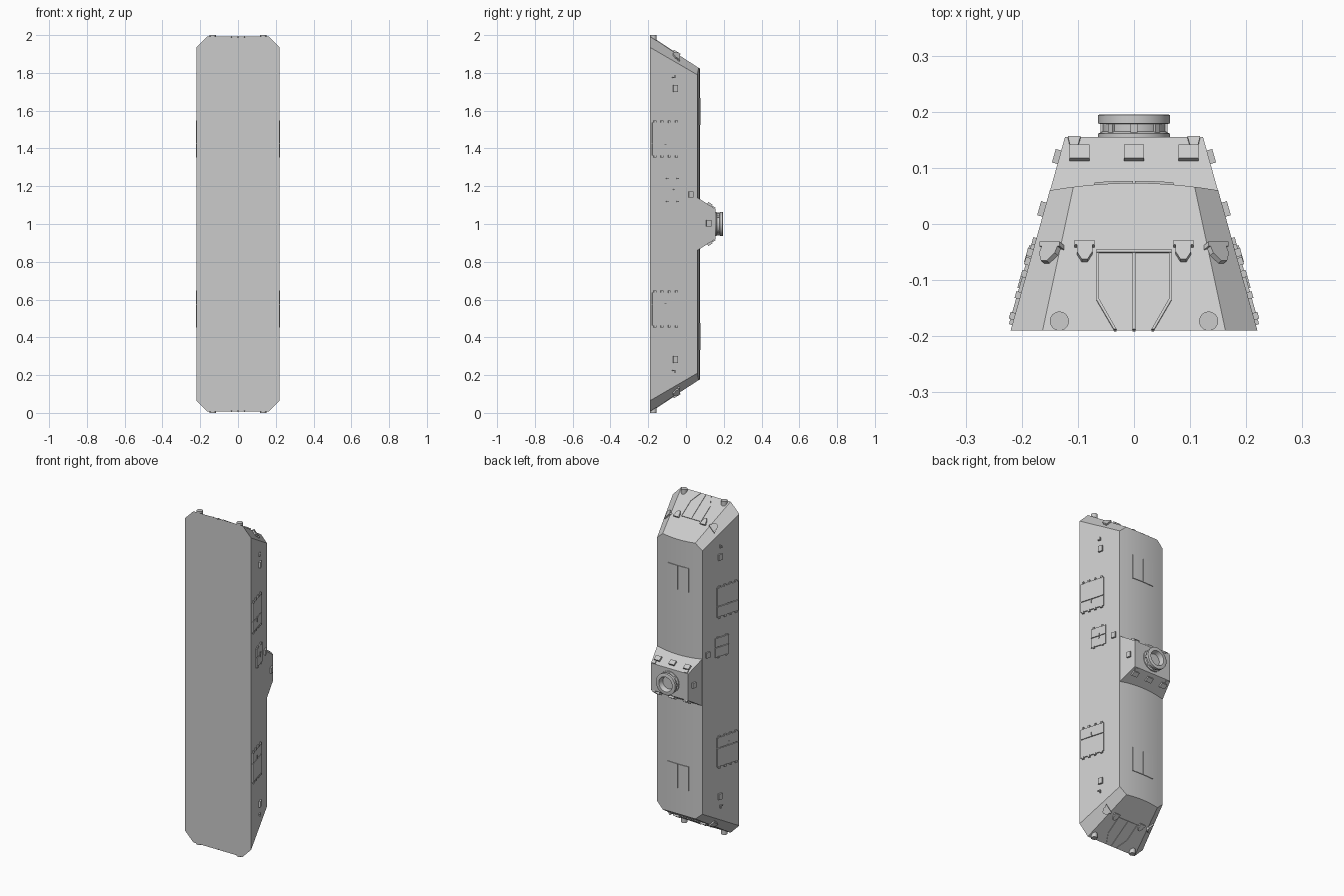
import bpy, bmesh, math
from mathutils import Matrix, Vector

cube = bpy.data.objects.get("Cube")
if cube:
    bpy.data.objects.remove(cube, do_unlink=True)

grey = bpy.data.materials.new("hull grey")
grey.use_nodes = True
COLOUR = (0.6, 0.6, 0.6, 1)
grey.diffuse_color = COLOUR
grey.node_tree.nodes["Principled BSDF"].inputs["Base Color"].default_value = COLOUR

BOTH_X = [(1, 1), (-1, 1)]
BOTH_Z = [(1, 1), (1, -1)]
ALL = BOTH_X + [(1, -1), (-1, -1)]


def finish(name, bm):
    """Turn a bmesh, built around z = 0, into a finished object."""
    bmesh.ops.translate(bm, verts=bm.verts, vec=(0, 0, 1))
    bmesh.ops.recalc_face_normals(bm, faces=bm.faces)
    mesh = bpy.data.meshes.new(name)
    bm.to_mesh(mesh)
    bm.free()
    mesh.materials.append(grey)
    ob = bpy.data.objects.new(name, mesh)
    bpy.context.collection.objects.link(ob)
    bpy.ops.object.select_all(action='DESELECT')
    ob.select_set(True)
    bpy.context.view_layer.objects.active = ob
    bpy.ops.object.shade_smooth_by_angle(angle=math.radians(30))


def frame(origin, u, v):
    """Surface frame: two in-plane directions and the unit normal."""
    u, v = Vector(u), Vector(v)
    n = u.cross(v).normalized()
    m = Matrix((u, v, n)).transposed().to_4x4()
    m.translation = origin
    return m


def add_prism(bm, pts, m, low, high, mirrors=((1, 1),)):
    for sx, sz in mirrors:
        rings = []
        for d in (low, high):
            ring = [m @ Vector((a, b, d)) for a, b in pts]
            rings.append([bm.verts.new((p.x * sx, p.y, p.z * sz)) for p in ring])
        bm.faces.new(rings[0])
        bm.faces.new(rings[1])
        n = len(pts)
        for i in range(n):
            j = (i + 1) % n
            bm.faces.new((rings[0][i], rings[0][j], rings[1][j], rings[1][i]))


def prisms(name, shapes, m, high, mirrors, low=-0.004):
    bm = bmesh.new()
    for pts in shapes:
        add_prism(bm, pts, m, low, high, mirrors)
    finish(name, bm)


def rect(a0, a1, b0, b1):
    return [(a0, b0), (a1, b0), (a1, b1), (a0, b1)]


def cut(bm, point, normal):
    """Slice away everything beyond a plane and cap the opening."""
    geom = bm.verts[:] + bm.edges[:] + bm.faces[:]
    res = bmesh.ops.bisect_plane(bm, geom=geom, plane_co=point, plane_no=normal,
                                 clear_outer=True, dist=1e-6)
    edges = [e for e in res["geom_cut"]
             if isinstance(e, bmesh.types.BMEdge) and e.is_boundary]
    bmesh.ops.holes_fill(bm, edges=edges, sides=0)


def roof_y(x):
    return 0.06 + 0.013 * (1 - (x / 0.15) ** 2)


# Surface frames; in-plane coordinates are the global axes they lean on
FLAT = Matrix.Identity(4)
SIDE = frame((0.1666, 0, 0), (0, -0.0, -1), (-0.281, 1, 0))
if SIDE.col[2].x < 0:
    SIDE = frame((0.1666, 0, 0), (0, 0, 1), (-0.281, 1, 0))
SIDE_SIGN = SIDE.col[0].z
END = frame((0, 0, 0.870), (1, 0, 0), (0, 1, -0.647))
CORNER = frame((0, 0, 0.9945), (1, 0, -1.0175), (0, 1, -0.865))
SLOPE = frame((0, 0, 0.178), (1, 0, 0), (0, 1, -0.632))


def side_rect(y0, y1, z0, z1):
    return rect(SIDE_SIGN * z0, SIDE_SIGN * z1, y0, y1)


# Hull: tapered section with arched roof, ends sliced to slopes and corners
bm = bmesh.new()
arch = [0.15 - 0.3 * i / 12 for i in range(13)]
section = [(-0.22, -0.19), (0.22, -0.19)] + [(x, roof_y(x)) for x in arch]
add_prism(bm, section, FLAT, -1.1, 1.1)
for s in (1, -1):
    cut(bm, (0, -0.19, s * 0.993), (0, 0.647, s))
    for sx in (1, -1):
        cut(bm, (sx * 0.163, -0.19, s * 0.993), (sx * 1.0175, 0.865, s))
finish("hull", bm)

# Raised middle block carrying the port
bm = bmesh.new()
block = [(-0.15, 0.058), (0.15, 0.058), (0.123, 0.155), (-0.123, 0.155)]
add_prism(bm, block, FLAT, -0.3, 0.3)
for s in (1, -1):
    cut(bm, (0, 0.06, s * 0.14), (0, 0.632, s))
finish("middle_block", bm)

# Blocks and corner brackets on the middle block slopes
prisms("slope_blocks", [rect(x - 0.018, x + 0.018, 0.112, 0.136)
                        for x in (-0.097, 0, 0.097)], SLOPE, 0.011, BOTH_Z)
prisms("slope_brackets", [[(0.1, 0.137), (0.114, 0.137), (0.118, 0.154), (0.095, 0.154)]],
       SLOPE, 0.006, ALL)

# Round docking port, a lathe turned about the y axis
profile = [(0.064, 0.15), (0.064, 0.161), (0.056, 0.165), (0.056, 0.178),
           (0.064, 0.179), (0.064, 0.194), (0.062, 0.195), (0.044, 0.195),
           (0.036, 0.168), (0, 0.168)]
bm = bmesh.new()
verts = [bm.verts.new((r, y, 0)) for r, y in profile]
edges = [bm.edges.new(pair) for pair in zip(verts, verts[1:])]
bmesh.ops.spin(bm, geom=verts + edges, cent=(0, 0, 0), axis=(0, 1, 0),
               angle=math.tau, steps=32)
bmesh.ops.remove_doubles(bm, verts=bm.verts, dist=1e-5)
finish("docking_port", bm)
lugs = []
for i in range(8):
    a = math.tau * i / 8
    u = Vector((math.cos(a), 0, math.sin(a)))
    lugs.append(frame(u * 0.054, (-u.z, 0, u.x), (0, 1, 0)))
bm = bmesh.new()
for m in lugs:
    out = 0.006 if m.col[2].xyz.dot(m.translation) > 0 else -0.006
    add_prism(bm, rect(-0.006, 0.006, 0.163, 0.18), m, -out, out)
finish("port_lugs", bm)

# Roof hatches: two curved leaves each
leaves = []
for s in (1, -1):
    xs = [s * (0.0015 + 0.0685 * i / 4) for i in range(5)]
    leaves.append([(x, roof_y(x) + 0.004) for x in xs]
                  + [(x, roof_y(x) - 0.004) for x in reversed(xs)])
prisms("roof_hatches", leaves, FLAT, 0.667, BOTH_Z, low=0.523)

# Large side doors: two leaves, edge clips and a handle
prisms("side_doors", [side_rect(-0.18, -0.037, 0.362, 0.423),
                      side_rect(-0.18, -0.037, 0.427, 0.537)], SIDE, 0.006, ALL)
clips = [side_rect(y - 0.006, y + 0.006, z - 0.006, z + 0.006)
         for y in (-0.165, -0.128, -0.09, -0.052) for z in (0.358, 0.541)]
prisms("side_door_clips", clips, SIDE, 0.009, ALL)
prisms("side_door_handles", [side_rect(-0.116, -0.112, 0.4, 0.423),
                             side_rect(-0.116, -0.106, 0.419, 0.423)], SIDE, 0.009, ALL)

# Small side hatch above the middle
prisms("small_hatches", [side_rect(-0.117, -0.025, 0.123, 0.18),
                         side_rect(-0.117, -0.025, 0.184, 0.237)], SIDE, 0.006, BOTH_X)
clips = [side_rect(y - 0.005, y + 0.005, z - 0.005, z + 0.005)
         for y in (-0.1, -0.045) for z in (0.122, 0.239)]
prisms("small_hatch_clips", clips, SIDE, 0.009, BOTH_X)
prisms("small_hatch_handles", [side_rect(-0.068, -0.064, 0.166, 0.198)],
       SIDE, 0.009, BOTH_X)

# Square side boxes and little hooks near the ends
prisms("side_boxes", [side_rect(0.013, 0.038, 0.14, 0.172),
                      side_rect(0.107, 0.131, -0.012, 0.02)], SIDE, 0.01, BOTH_X)
prisms("end_side_boxes", [side_rect(-0.07, -0.045, 0.7, 0.735)], SIDE, 0.01, ALL)
prisms("side_hooks", [side_rect(-0.074, -0.058, 0.772, 0.777),
                      side_rect(-0.062, -0.058, 0.772, 0.79)], SIDE, 0.009, ALL)

# End doors: raised outline, centre seam and lintel
outline = [(0.067, -0.05), (0.067, -0.136), (0.036, -0.189),
           (0.031, -0.189), (0.062, -0.135), (0.062, -0.05)]
prisms("end_door_frames", [outline, rect(0, 0.0025, -0.189, -0.05)], END, 0.003, ALL)
prisms("end_door_lintels", [rect(-0.067, 0.067, -0.052, -0.047)], END, 0.004, BOTH_Z)


# Shield-shaped tie-downs on the end slopes and corners
def tie_down(x, y, lean):
    shield = [(-0.014, 0), (0.014, 0), (0.014, -0.012), (0.005, -0.026),
              (-0.005, -0.026), (-0.014, -0.012)]
    return [rect(x - 0.018, x + 0.018, y, y + 0.008),
            [(x + a - lean * b, y + b) for a, b in shield]]


prisms("end_tie_downs", tie_down(0.088, -0.042, 0), END, 0.01, ALL)
prisms("corner_tie_downs", tie_down(0.145, -0.044, 0.4), CORNER, 0.009, ALL)

# Round buffers at the tips
circle = [(0.133 + 0.017 * math.cos(math.tau * i / 24),
           -0.173 + 0.017 * math.sin(math.tau * i / 24)) for i in range(24)]
prisms("end_buffers", [circle], FLAT, 1.0, ALL, low=0.95)
